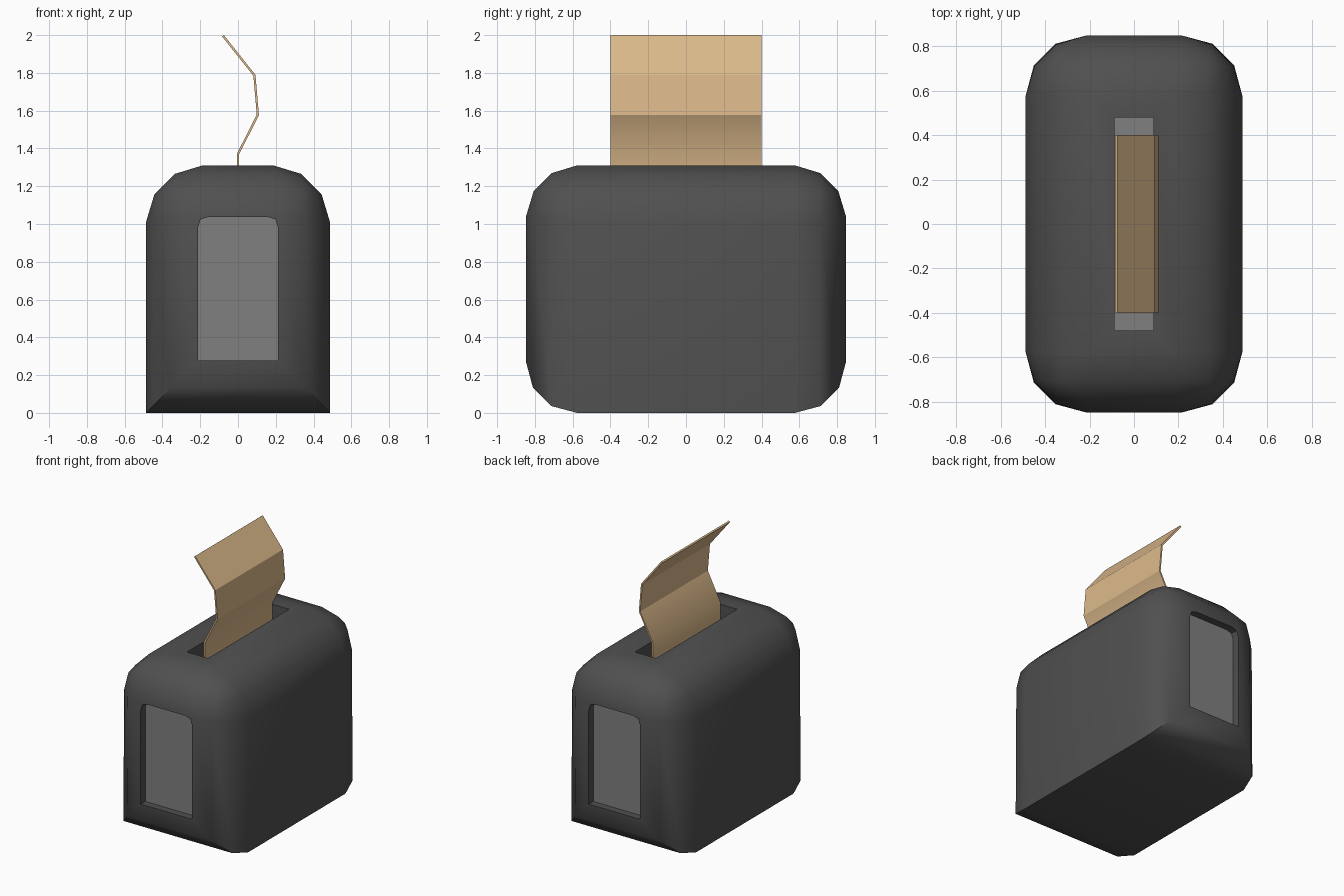
import bpy, bmesh, math
from mathutils import Vector

if "Cube" in bpy.data.objects:
    bpy.data.objects.remove(bpy.data.objects["Cube"])


def material(name, col):
    m = bpy.data.materials.new(name)
    m.diffuse_color = (*col, 1)
    m.use_nodes = True
    m.node_tree.nodes["Principled BSDF"].inputs["Base Color"].default_value = m.diffuse_color
    return m


charcoal = material("charcoal", (0.080, 0.080, 0.080))
grey = material("mid grey", (0.215, 0.215, 0.215))
tan = material("toast tan", (0.72, 0.49, 0.26))


def add_object(name, bm, mat):
    bmesh.ops.recalc_face_normals(bm, faces=bm.faces)
    me = bpy.data.meshes.new(name)
    bm.to_mesh(me)
    bm.free()
    ob = bpy.data.objects.new(name, me)
    bpy.context.collection.objects.link(ob)
    me.materials.append(mat)
    return ob


def prism(name, points, y0, y1, mat):
    """Extrude an x-z outline along y."""
    bm = bmesh.new()
    face = bm.faces.new([bm.verts.new((x, y0, z)) for x, z in points])
    new = bmesh.ops.extrude_face_region(bm, geom=[face])["geom"]
    bmesh.ops.translate(bm, vec=(0, y1 - y0, 0),
                        verts=[v for v in new if isinstance(v, bmesh.types.BMVert)])
    return add_object(name, bm, mat)


def rect(hx, z0, z1):
    return [(-hx, z0), (hx, z0), (hx, z1), (-hx, z1)]


def select(ob):
    bpy.ops.object.select_all(action='DESELECT')
    ob.select_set(True)
    bpy.context.view_layer.objects.active = ob


HX, HY, H = 0.487, 0.847, 1.31

# Body: box with every edge rounded except the two long bottom ones
body = prism("body", rect(HX, 0, H), -HY, HY, charcoal)
weights = body.data.attributes.new("bevel_weight_edge", 'FLOAT', 'EDGE')
for e in body.data.edges:
    a, b = (body.data.vertices[i].co for i in e.vertices)
    along_y = abs(a.y - b.y) > 1
    low = max(a.z, b.z) < 0.1
    weights.data[e.index].value = (0.0 if low else 1.0) if along_y else 0.9
bev = body.modifiers.new("round", 'BEVEL')
bev.limit_method = 'WEIGHT'
bev.width = 0.30
bev.segments = 3

# Cutters: a window recess in each end and the toast slot
window = [(-0.213, 0.277), (0.213, 0.277), (0.213, 0.98), (0.198, 1.025),
          (0.155, 1.038), (-0.155, 1.038), (-0.198, 1.025), (-0.213, 0.98)]
DEPTH, SLOT_Z = 0.06, 1.16
cutters = [prism("slot_cutter", rect(0.087, SLOT_Z, 1.5), -0.48, 0.48, charcoal)]
for s in (-1, 1):
    cutters.append(prism("window_cutter", window, s * (HY - DEPTH), s * 1.0, charcoal))
for c in cutters:
    c.hide_render = True
    mod = body.modifiers.new("cut", 'BOOLEAN')
    mod.operation = 'DIFFERENCE'
    mod.solver = 'EXACT'
    mod.object = c
select(body)
for name in [m.name for m in body.modifiers]:
    bpy.ops.object.modifier_apply(modifier=name)
for c in cutters:
    bpy.data.objects.remove(c)
bpy.ops.object.shade_smooth_by_angle(angle=math.radians(35))

# Grey plates at the bottom of the recesses
for s, label in ((-1, "front"), (1, "back")):
    prism(label + "_window_panel", window,
          s * (HY - DEPTH - 0.002), s * (HY - DEPTH + 0.006), grey)
prism("slot_floor", rect(0.087, SLOT_Z - 0.002, SLOT_Z + 0.006), -0.48, 0.48, grey)

# Toast: thin bent sheet, thickened from a centre line
path = [Vector(p) for p in ((0, SLOT_Z), (0, 1.37), (0.105, 1.578),
                            (0.087, 1.787), (-0.080, 1.997))]
left, right = [], []
for i, p in enumerate(path):
    d = (path[min(i + 1, len(path) - 1)] - path[max(i - 1, 0)]).normalized()
    n = Vector((d.y, -d.x)) * 0.006
    left.append(p - n)
    right.append(p + n)
toast = prism("toast", left + right[::-1], -0.4, 0.4, tan)
select(toast)
bpy.ops.object.shade_smooth_by_angle(angle=math.radians(30))
